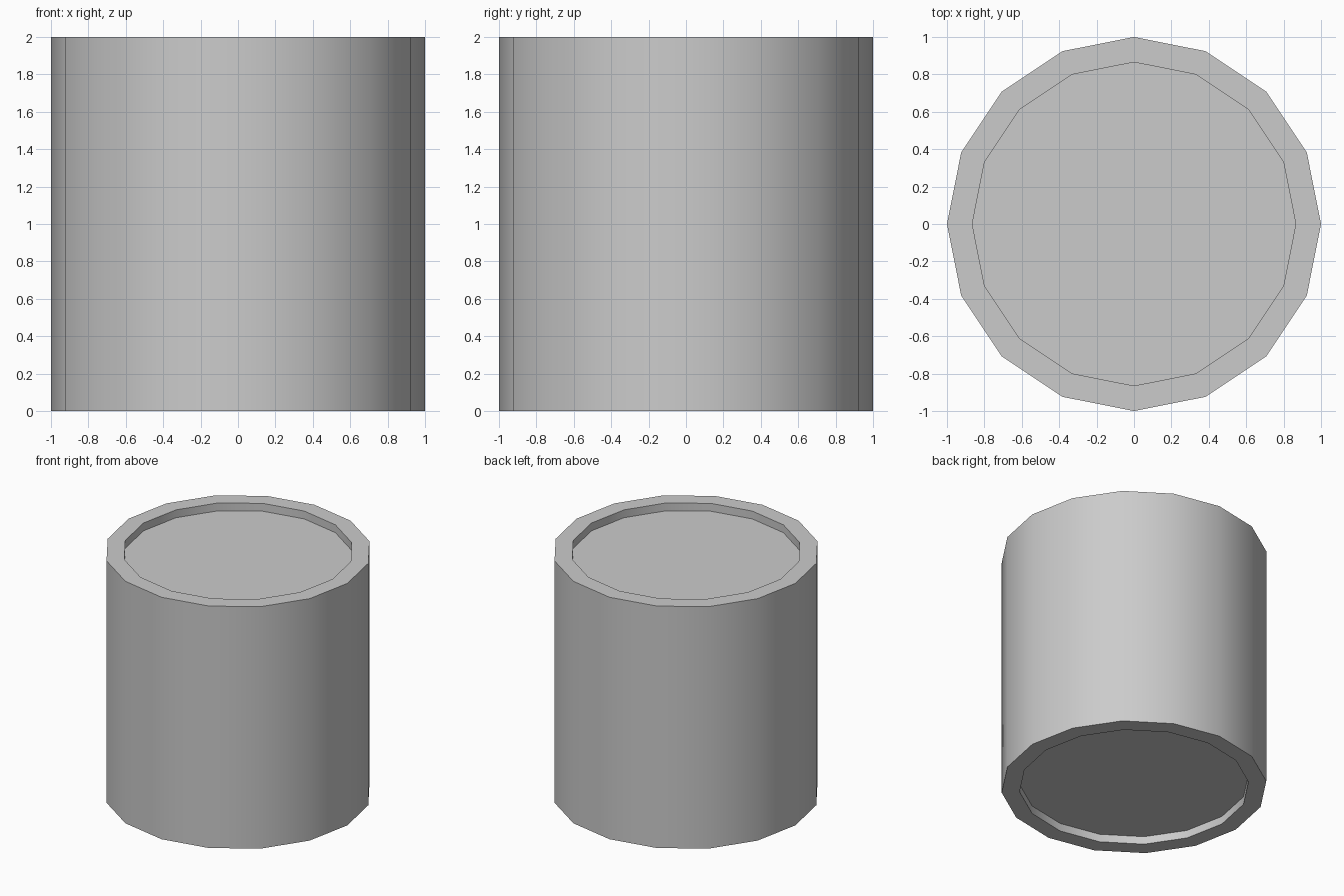
import bpy, bmesh, math

if "Cube" in bpy.data.objects:
    bpy.data.objects.remove(bpy.data.objects["Cube"])

SIDES = 16
# Closed profile (radius, height): recessed floor, rim, outer wall, rim, recessed lid
PROFILE = [(0.865, 0.065), (0.865, 0.0), (1.0, 0.0),
           (1.0, 2.0), (0.865, 2.0), (0.865, 1.935)]

bm = bmesh.new()

# Rings of the drum
rings = []
for r, z in PROFILE:
    ring = []
    for i in range(SIDES):
        a = 2 * math.pi * i / SIDES
        ring.append(bm.verts.new((r * math.cos(a), r * math.sin(a), z)))
    rings.append(ring)

# Walls and rims
for low, high in zip(rings, rings[1:]):
    for i in range(SIDES):
        j = (i + 1) % SIDES
        bm.faces.new((low[i], low[j], high[j], high[i]))

# Recessed bottom and lid
bm.faces.new(rings[0][::-1])
bm.faces.new(rings[-1])
bmesh.ops.recalc_face_normals(bm, faces=bm.faces)

mesh = bpy.data.meshes.new("drum")
bm.to_mesh(mesh)
bm.free()
drum = bpy.data.objects.new("drum", mesh)
bpy.context.collection.objects.link(drum)

# Smooth sides, sharp rims
bpy.context.view_layer.objects.active = drum
drum.select_set(True)
bpy.ops.object.shade_smooth_by_angle(angle=math.radians(30))
